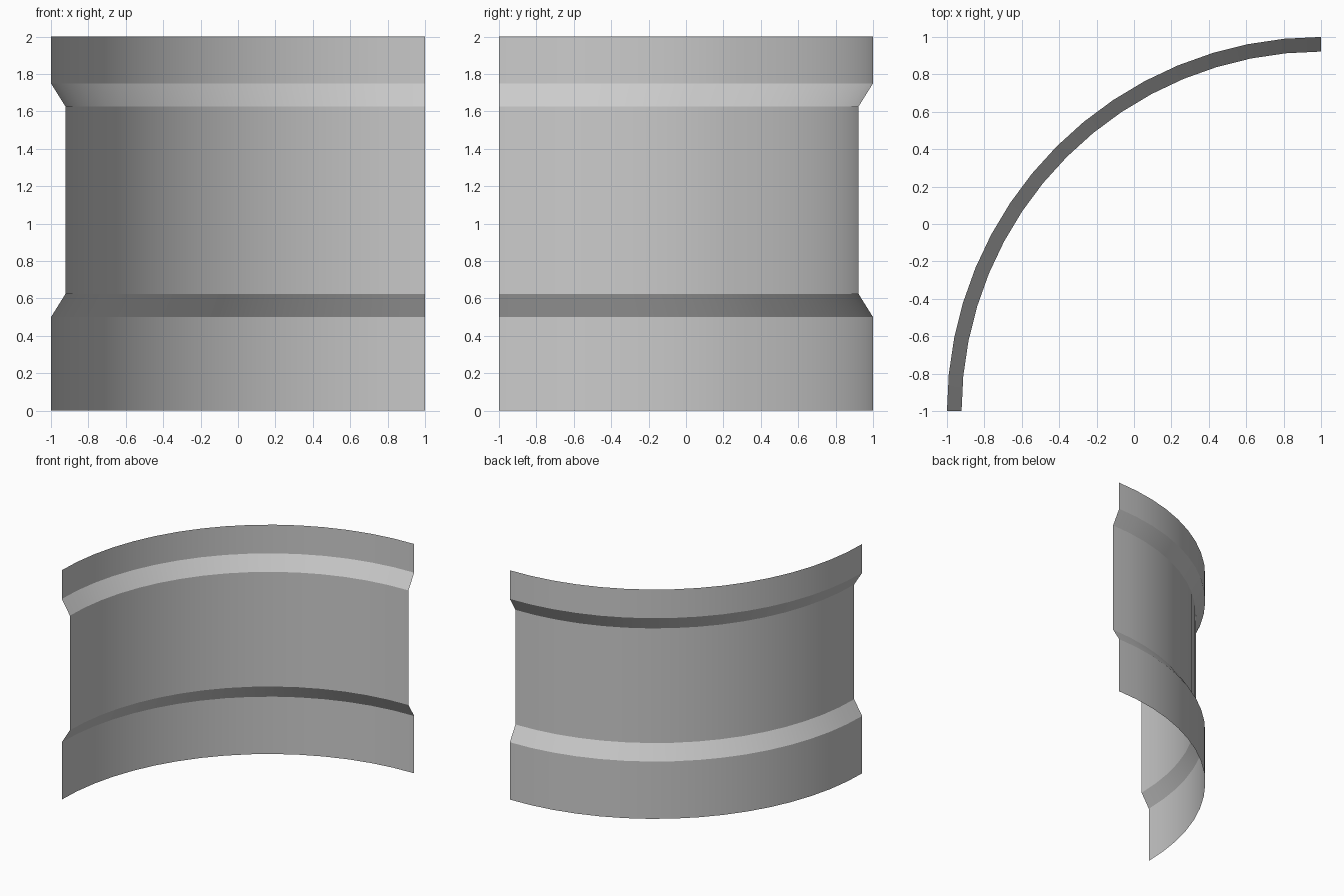
import bpy, bmesh, math

cube = bpy.data.objects.get("Cube")
if cube:
    bpy.data.objects.remove(cube)

# Plain grey material
grey = bpy.data.materials.new("plain_grey")
grey.use_nodes = True
colour = (0.6, 0.6, 0.6, 1)
grey.diffuse_color = colour
grey.node_tree.nodes["Principled BSDF"].inputs["Base Color"].default_value = colour

# Wall profile as (radius, height), with a recessed middle band
OUTER, INNER = 2.0, 1.922
profile = [(OUTER, 0), (OUTER, 0.5), (INNER, 0.625),
           (INNER, 1.625), (OUTER, 1.75), (OUTER, 2)]
SEGMENTS = 16

# Sweep the profile a quarter turn about a vertical axis at the corner
bm = bmesh.new()
columns = []
for i in range(SEGMENTS + 1):
    a = math.radians(90 + 90 * i / SEGMENTS)
    columns.append([bm.verts.new((1 + r * math.cos(a), -1 + r * math.sin(a), z))
                    for r, z in profile])
for left, right in zip(columns, columns[1:]):
    for j in range(len(profile) - 1):
        bm.faces.new((left[j], right[j], right[j + 1], left[j + 1]))

mesh = bpy.data.meshes.new("curved_wall_panel")
bm.to_mesh(mesh)
bm.free()
mesh.materials.append(grey)
panel = bpy.data.objects.new("curved_wall_panel", mesh)
bpy.context.collection.objects.link(panel)

# Smooth around the curve, crisp along the band edges
bpy.ops.object.select_all(action="DESELECT")
panel.select_set(True)
bpy.context.view_layer.objects.active = panel
bpy.ops.object.shade_smooth_by_angle(angle=math.radians(20))
